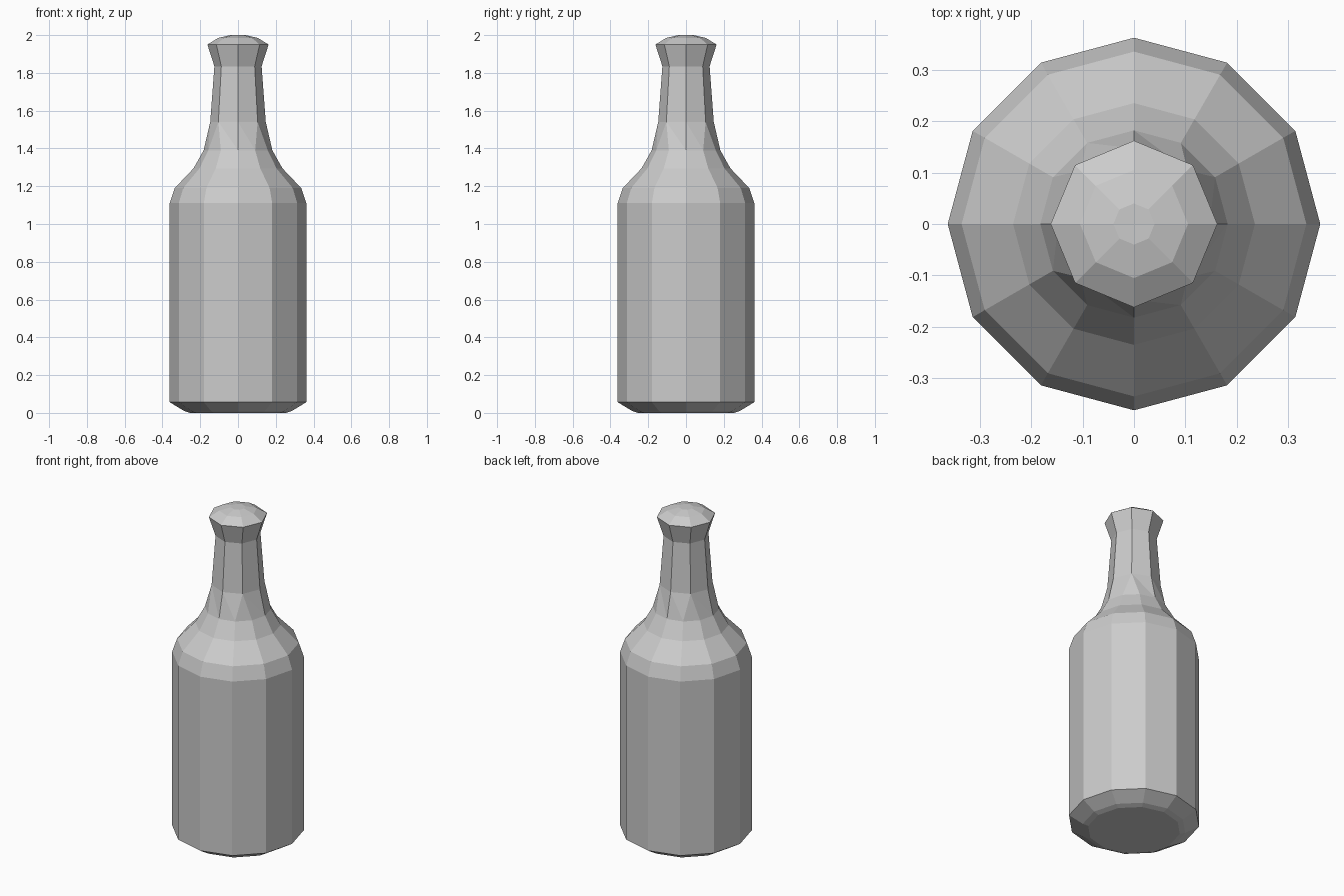
import bpy, bmesh
from math import cos, sin, tau

if "Cube" in bpy.data.objects:
    bpy.data.objects.remove(bpy.data.objects["Cube"])

# Profile rings: (radius, height, sides)
RINGS = [
    (0.255, 0.0, 12), (0.285, 0.01, 12), (0.362, 0.057, 12),        # base
    (0.362, 1.11, 12), (0.335, 1.19, 12), (0.235, 1.295, 12),       # body, shoulder
    (0.182, 1.39, 12), (0.147, 1.54, 8), (0.125, 1.835, 8),         # neck
    (0.162, 1.95, 8), (0.105, 1.985, 8), (0.04, 2.0, 8),            # flared lip, cap
]


def add_ring(bm, radius, z, sides):
    return [bm.verts.new((radius * cos(tau * i / sides), radius * sin(tau * i / sides), z))
            for i in range(sides)]


def bridge(bm, low, high):
    n, m = len(low), len(high)
    if n == m:
        for i in range(n):
            j = (i + 1) % n
            bm.faces.new((low[i], low[j], high[j], high[i]))
        return
    # Different side counts: step around both rings with triangles
    i = j = 0
    while i < n or j < m:
        if j >= m or (i < n and (i + 1) / n <= (j + 1) / m):
            bm.faces.new((low[i % n], low[(i + 1) % n], high[j % m]))
            i += 1
        else:
            bm.faces.new((low[i % n], high[(j + 1) % m], high[j % m]))
            j += 1


# Bottle: stacked rings closed at both ends
bm = bmesh.new()
loops = [add_ring(bm, *ring) for ring in RINGS]
for low, high in zip(loops, loops[1:]):
    bridge(bm, low, high)
bm.faces.new(loops[0][::-1])
bm.faces.new(loops[-1])
bmesh.ops.recalc_face_normals(bm, faces=bm.faces)

mesh = bpy.data.meshes.new("bottle")
bm.to_mesh(mesh)
bm.free()
bottle = bpy.data.objects.new("bottle", mesh)
bpy.context.collection.objects.link(bottle)
